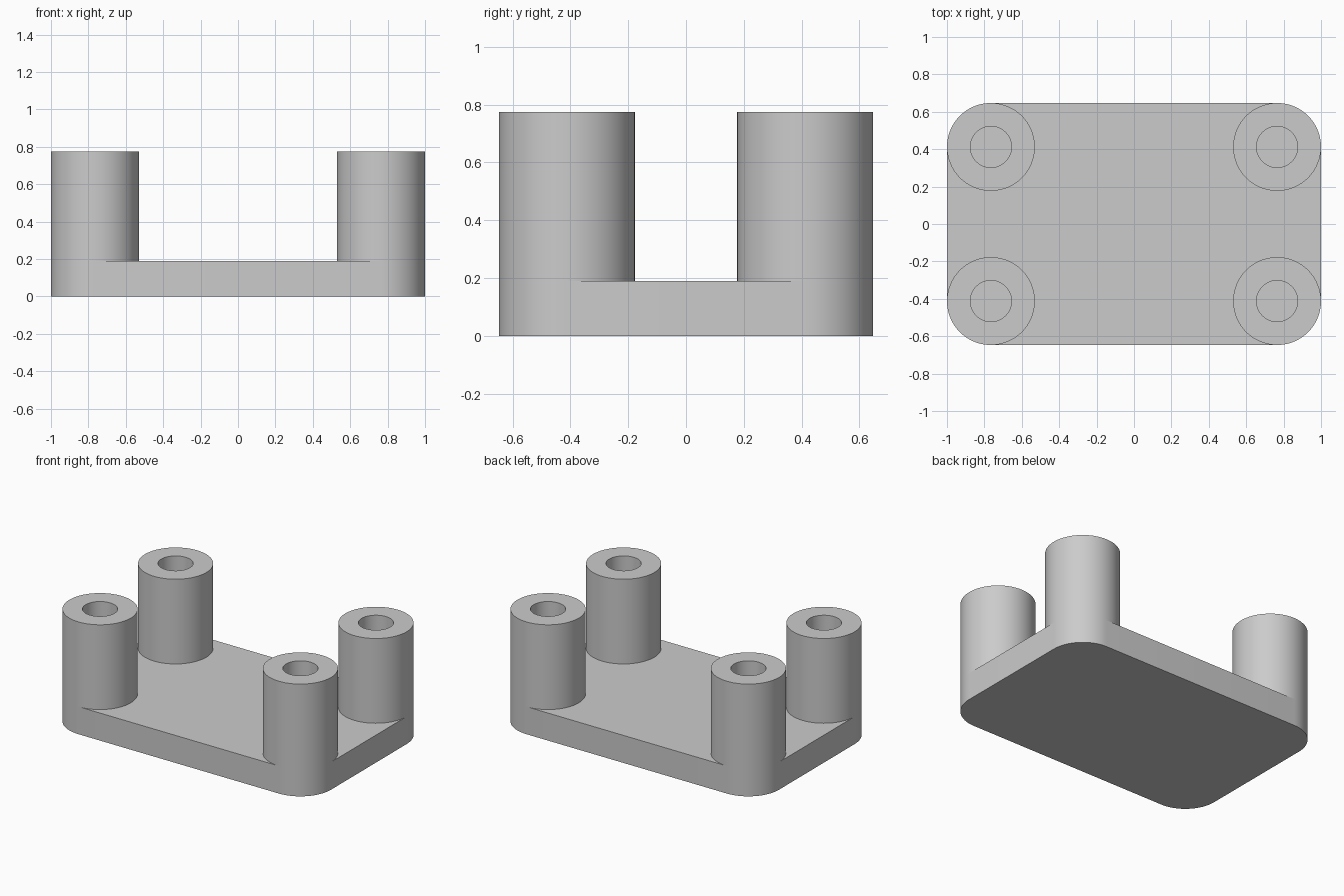
import bpy, bmesh
from math import pi, cos, sin

if "Cube" in bpy.data.objects:
    bpy.data.objects.remove(bpy.data.objects["Cube"])

HALF_X, HALF_Y = 1.0, 0.647
RADIUS, HOLE = 0.235, 0.11
PLATE_TOP, POST_TOP = 0.19, 0.775
QUARTER = 16  # segments per quarter turn
CX, CY = HALF_X - RADIUS, HALF_Y - RADIUS


def finish(bm, name):
    bmesh.ops.recalc_face_normals(bm, faces=bm.faces[:])
    mesh = bpy.data.meshes.new(name)
    bm.to_mesh(mesh)
    bm.free()
    obj = bpy.data.objects.new(name, mesh)
    bpy.context.collection.objects.link(obj)
    bpy.ops.object.select_all(action='DESELECT')
    bpy.context.view_layer.objects.active = obj
    obj.select_set(True)
    bpy.ops.object.shade_smooth_by_angle(angle=pi / 6)
    return obj


# Rounded base plate: corner arcs share their centres with the posts
bm = bmesh.new()
outline = []
for q, (sx, sy) in enumerate([(1, 1), (-1, 1), (-1, -1), (1, -1)]):
    for i in range(QUARTER + 1):
        a = (q + i / QUARTER) * pi / 2
        outline.append(bm.verts.new((sx * CX + RADIUS * cos(a),
                                     sy * CY + RADIUS * sin(a), 0)))
base = bm.faces.new(outline)
top = bmesh.ops.extrude_face_region(bm, geom=[base], use_keep_orig=True)
bmesh.ops.translate(bm, vec=(0, 0, PLATE_TOP),
                    verts=[v for v in top['geom'] if isinstance(v, bmesh.types.BMVert)])
finish(bm, "base_plate")


# Hollow posts: revolved wall, the plate top forms the floor of each hole
def post(name, x, y):
    bm = bmesh.new()
    profile = [(RADIUS, PLATE_TOP), (RADIUS, POST_TOP), (HOLE, POST_TOP), (HOLE, PLATE_TOP)]
    verts = [bm.verts.new((r, 0, z)) for r, z in profile]
    edges = [bm.edges.new(pair) for pair in zip(verts, verts[1:])]
    bmesh.ops.spin(bm, geom=verts + edges, cent=(0, 0, 0), axis=(0, 0, 1),
                   angle=2 * pi, steps=4 * QUARTER, use_merge=False)
    bmesh.ops.remove_doubles(bm, verts=bm.verts[:], dist=1e-4)
    # Make the walls face outward and the hole face its axis
    bm.normal_update()
    rim = next(f for f in bm.faces if abs(f.normal.z) > 0.9)
    flip = rim.normal.z < 0
    obj = finish(bm, name)
    rim = next(p for p in obj.data.polygons if abs(p.normal.z) > 0.9)
    if rim.normal.z < 0:
        obj.data.flip_normals()
    obj.location = (x, y, 0)


for side, sx in (("left", -1), ("right", 1)):
    for end, sy in (("front", -1), ("back", 1)):
        post(f"{end}_{side}_post", sx * CX, sy * CY)
